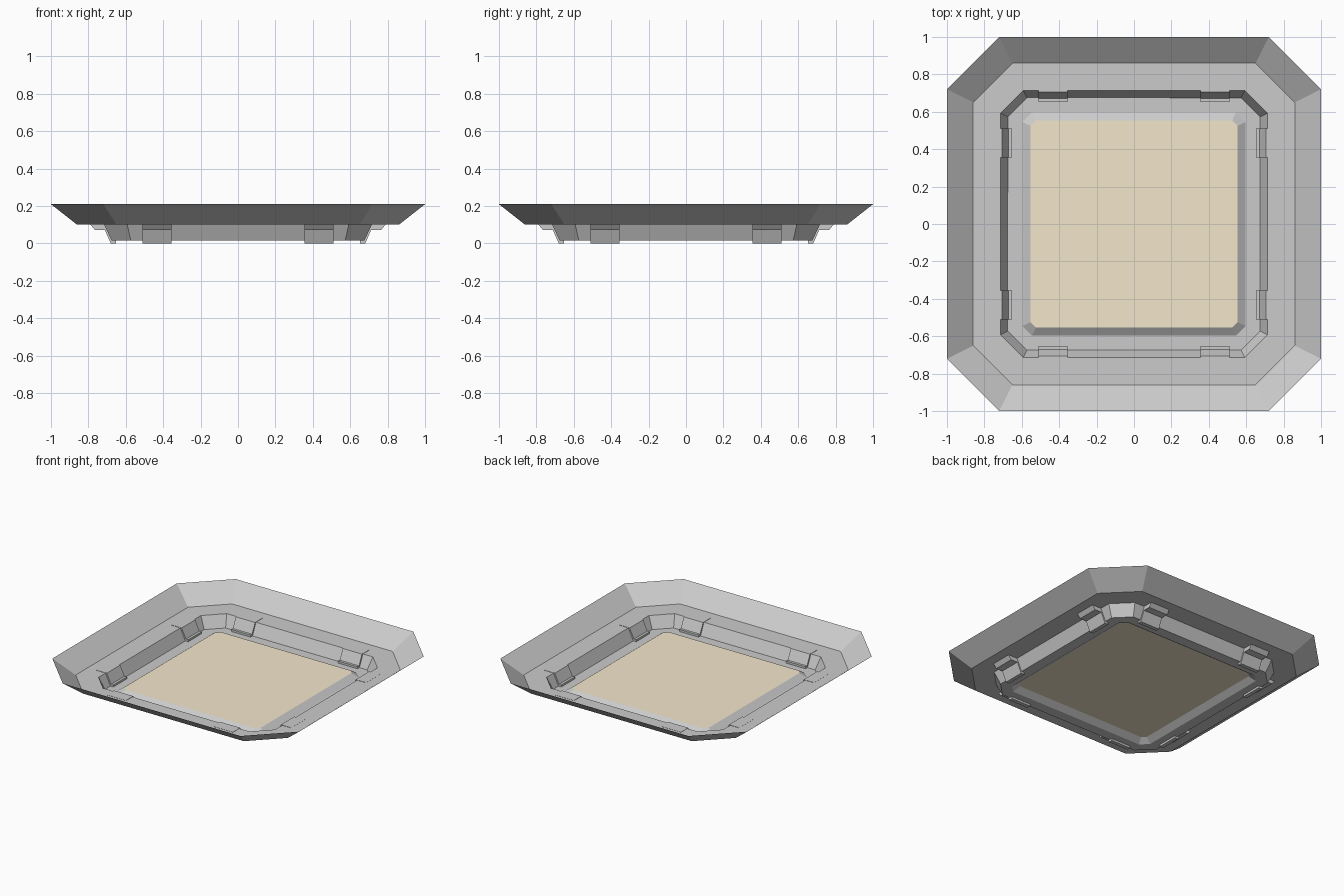
import bpy, bmesh
from math import pi
from mathutils import Matrix, Vector

if "Cube" in bpy.data.objects:
    bpy.data.objects.remove(bpy.data.objects["Cube"])


def make_object(name, bm):
    mesh = bpy.data.meshes.new(name)
    bm.to_mesh(mesh)
    bm.free()
    obj = bpy.data.objects.new(name, mesh)
    bpy.context.collection.objects.link(obj)
    return obj


def octagon(bm, half, corner, z):
    """Square ring with cut corners, counter-clockwise from above."""
    verts = []
    for i in range(4):
        turn = Matrix.Rotation(i * pi / 2, 3, 'Z')
        for p in ((half, -corner, z), (half, corner, z)):
            verts.append(bm.verts.new(turn @ Vector(p)))
    return verts


def ring_sheet(name, rings):
    """Thin sheet bridging nested octagons, listed from outside to inside."""
    bm = bmesh.new()
    loops = [octagon(bm, *r) for r in rings]
    for a, b in zip(loops, loops[1:]):
        for i in range(8):
            j = (i + 1) % 8
            bm.faces.new((a[i], a[j], b[j], b[i]))
    return make_object(name, bm)


# Pressed tray frame: flared rim, ledge, trough and raised lip (half, corner, z)
ring_sheet("tray_frame", [
    (1.0, 0.72, 0.21),
    (0.86, 0.65, 0.10),
    (0.715, 0.592, 0.10),
    (0.675, 0.573, 0.015),
    (0.597, 0.545, 0.015),
    (0.553, 0.525, 0.045),
])

# Tan centre panel
bm = bmesh.new()
bm.faces.new(octagon(bm, 0.553, 0.525, 0.045))
panel = make_object("centre_panel", bm)
tan = bpy.data.materials.new("tan")
tan.diffuse_color = (0.9, 0.8, 0.6, 1)
tan.use_nodes = True
tan.node_tree.nodes["Principled BSDF"].inputs["Base Color"].default_value = tan.diffuse_color
panel.data.materials.append(tan)

# Z-shaped clips gripping the trough wall, two per side (outward, z)
CLIP = [(0.79, 0.102), (0.705, 0.102), (0.67, 0.03), (0.652, 0.03),
        (0.652, 0.0), (0.68, 0.0), (0.712, 0.072), (0.765, 0.072)]
for side in range(4):
    turn = Matrix.Rotation(side * pi / 2, 3, 'Z')
    for k, mid in enumerate((-0.433, 0.433)):
        bm = bmesh.new()
        face = bm.faces.new([bm.verts.new(turn @ Vector((d, mid - 0.078, z)))
                             for d, z in CLIP])
        ext = bmesh.ops.extrude_face_region(bm, geom=[face], use_keep_orig=True)
        moved = [v for v in ext["geom"] if isinstance(v, bmesh.types.BMVert)]
        bmesh.ops.translate(bm, verts=moved, vec=turn @ Vector((0, 0.156, 0)))
        bmesh.ops.recalc_face_normals(bm, faces=bm.faces)
        make_object(f"clip_{side * 2 + k + 1}", bm)
